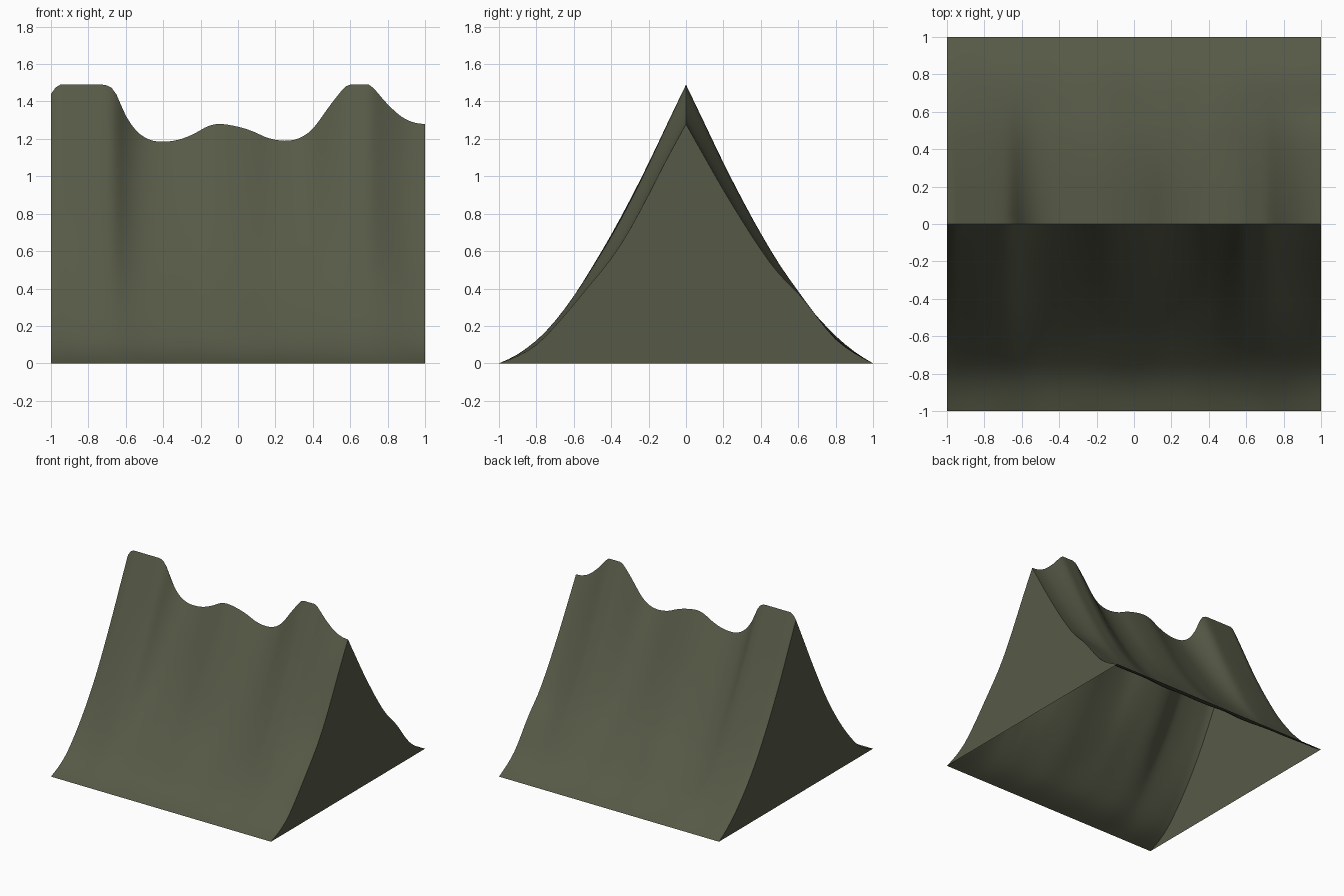
import bpy, bmesh, math

if "Cube" in bpy.data.objects:
    bpy.data.objects.remove(bpy.data.objects["Cube"], do_unlink=True)

PEAK, MEAN = 1.49, 1.31
COLS, ROWS = 80, 40

# Crest height along the ridge
CREST = [(-1, 1.44), (-.96, 1.49), (-.84, 1.53), (-.71, 1.49), (-.66, 1.455),
         (-.6, 1.325), (-.54, 1.24), (-.47, 1.195), (-.4, 1.185), (-.32, 1.195),
         (-.24, 1.225), (-.16, 1.268), (-.1, 1.28), (0, 1.265), (.08, 1.24),
         (.16, 1.205), (.25, 1.19), (.33, 1.205), (.4, 1.255), (.5, 1.39),
         (.58, 1.485), (.64, 1.52), (.71, 1.485), (.8, 1.385), (.88, 1.315),
         (.95, 1.285), (1, 1.28)]

# Falloff from ridge to base on each slope
UPPER = [(0, 1), (.1, .86), (.2, .72), (.3, .59), (.4, .47), (.5, .36)]
FRONT = UPPER + [(.6, .255), (.7, .16), (.8, .08), (.9, .031), (1, 0)]
BACK = UPPER + [(.6, .265), (.7, .175), (.8, .096), (.9, .042), (1, 0)]

# Broad dents and swells: x, y, x radius, y radius, height
SWELLS = [(.97, -.34, .22, .2, -.055), (1, .63, .25, .12, .034),
          (-.05, -.48, .2, .16, -.03), (-.48, -.36, .15, .25, -.025),
          (-1, -.45, .15, .25, -.025), (.7, -.83, .2, .1, .015),
          (.3, .5, .12, .25, -.015), (-1, .8, .25, .12, .022)]


def curve(points, x):
    """Smooth interpolation through a list of points."""
    n = len(points)
    i = max(k for k in range(n - 1) if points[k][0] <= x + 1e-9)

    def slope(k):
        a, b = points[max(k - 1, 0)], points[min(k + 1, n - 1)]
        return (b[1] - a[1]) / (b[0] - a[0])

    (xa, ya), (xb, yb) = points[i], points[i + 1]
    h = xb - xa
    t = (x - xa) / h
    s = 1 - t
    return (ya * s * s * (1 + 2 * t) + yb * t * t * (1 + 2 * s)
            + h * t * s * (slope(i) * s - slope(i + 1) * t))


def height(x, y):
    t = abs(y)
    crest = min(PEAK, curve(CREST, x))
    crest = MEAN + (crest - MEAN) * (1 - t * t)
    # Shallow, wandering folds that fade out at ridge and base
    phase = 1.3 if y > 0 else 4.0
    fold = math.sin(9 * x + 3 * y + phase) * math.sin(5 * x - 7 * y + phase)
    fold += .5 * math.sin(17 * x + 4 * y + phase)
    relief = .006 * fold
    for cx, cy, rx, ry, rise in SWELLS:
        relief += rise * math.exp(-((x - cx) / rx) ** 2 - ((y - cy) / ry) ** 2)
    relief *= math.sin(math.pi * t) ** .7 if 0 < t < 1 else 0
    return max(0, crest * curve(BACK if y > 0 else FRONT, t) + relief)


# Both slopes as one sheet
bm = bmesh.new()
grid = []
for i in range(COLS + 1):
    x = -1 + 2 * i / COLS
    ys = [-1 + 2 * j / ROWS for j in range(ROWS + 1)]
    grid.append([bm.verts.new((x, y, height(x, y))) for y in ys])
for a, b in zip(grid, grid[1:]):
    for j in range(ROWS):
        bm.faces.new((a[j], b[j], b[j + 1], a[j + 1]))

# Flat end walls, underside left open
bm.faces.new(grid[0])
bm.faces.new(grid[-1][::-1])

mesh = bpy.data.meshes.new("ridge_terrain")
bm.to_mesh(mesh)
bm.free()
ridge = bpy.data.objects.new("ridge_terrain", mesh)
bpy.context.collection.objects.link(ridge)

# Dull olive earth colour
earth = bpy.data.materials.new("olive_earth")
earth.use_nodes = True
colour = (.094, .1, .062, 1)
earth.diffuse_color = colour
shader = earth.node_tree.nodes["Principled BSDF"]
shader.inputs["Base Color"].default_value = colour
shader.inputs["Roughness"].default_value = .9
mesh.materials.append(earth)

# Smooth slopes with a crisp crest and end edges
bpy.ops.object.select_all(action="DESELECT")
ridge.select_set(True)
bpy.context.view_layer.objects.active = ridge
bpy.ops.object.shade_smooth_by_angle(angle=math.radians(40))
